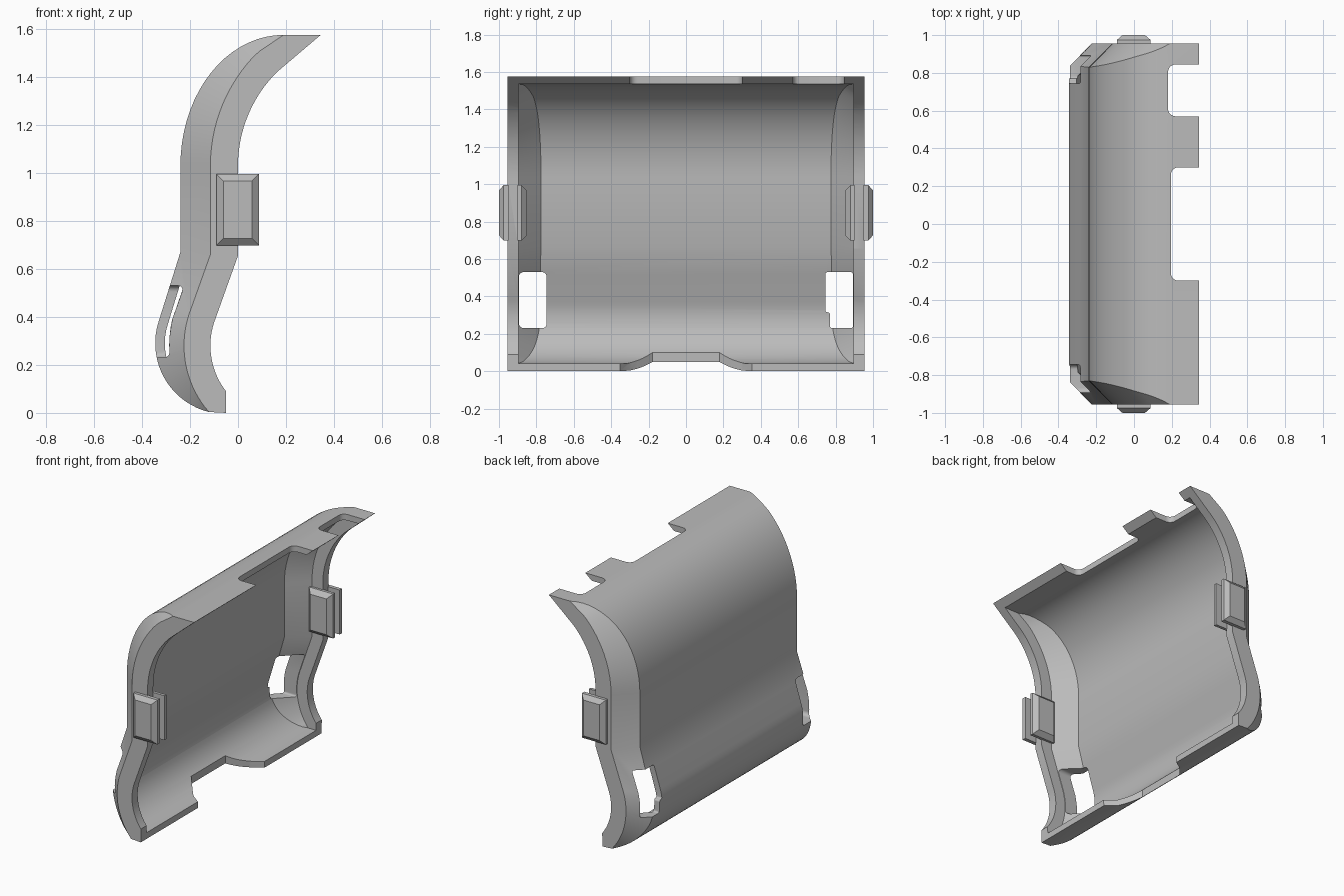
import bpy
import bmesh
from math import sin, cos, radians, dist

if "Cube" in bpy.data.objects:
    bpy.data.objects.remove(bpy.data.objects["Cube"], do_unlink=True)

grey = bpy.data.materials.new("plain grey")
grey.use_nodes = True
grey.diffuse_color = (0.5, 0.5, 0.5, 1)
grey.node_tree.nodes["Principled BSDF"].inputs["Base Color"].default_value = (0.5, 0.5, 0.5, 1)

STEPS = 18


def finish(bm, name):
    bmesh.ops.remove_doubles(bm, verts=bm.verts, dist=0.0005)
    bmesh.ops.recalc_face_normals(bm, faces=bm.faces)
    mesh = bpy.data.meshes.new(name)
    bm.to_mesh(mesh)
    bm.free()
    mesh.materials.append(grey)
    ob = bpy.data.objects.new(name, mesh)
    bpy.context.collection.objects.link(ob)
    return ob


def arc(cx, cz, rx, rz, degrees):
    a = radians(degrees)
    return (cx - rx * cos(a), cz + rz * sin(a))


def mix(p, q, f):
    return tuple(a + (b - a) * f for a, b in zip(p, q))


def stations(wall, step, reach):
    """Back, bevel edge and rim points, from the bottom lip to the top tip."""
    rows = []
    # lower bulge
    for i in range(STEPS + 1):
        f = i / STEPS
        r = 0.295 - wall
        back = arc(-0.05, 0.29, r, r, -76 + 94 * f)
        edge = arc(0.195, 0.28, 0.42 - step, 0.42 - step, -40 + 58 * f)
        rim = arc(0.195, 0.28, 0.31, 0.31, -38 + 56 * f)
        rows.append([back, edge if i else back, rim])
    # waist
    rows.append([(-0.24 + wall, 0.67), (-0.115 + step, 0.66), (0, 0.655)])
    # upper curve
    tip = (0.345, 1.575)
    top = (0.19, 1.575 - wall)
    for i in range(STEPS + 1):
        f = i / STEPS
        back = arc(0.19, 1.03, 0.43 - wall, 0.545 - wall, 90 * f)
        turn = 45 * min(1, f / 0.75)
        rest = max(0, (f - 0.75) / 0.25)
        edge = mix(arc(0.55, 1.03, 0.665 - step, 0.665 - step, turn), top, rest)
        rim = mix(arc(0.55, 1.03, 0.55, 0.55, turn), tip, rest / 2)
        rows.append([back, edge, rim])
    for row in rows:
        row[2] = (row[2][0] + reach, row[2][1])
    # bottom lip and top tip
    low = (-0.05 + reach, wall)
    high = (0.345 + reach, 1.575 - wall)
    return [[low, low, rows[0][2]]] + rows + [[high, high, high]]


def swept_solid(name, half, wall, step, reach, bevel):
    rows = stations(wall, step, reach)
    edges = [row[1] for row in rows]
    bm = bmesh.new()
    loops = []
    for back, edge, rim in rows:
        y = half - min(bevel, min(dist(back, e) for e in edges))
        side = [(rim, half), (edge, half), (back, y)]
        ring = side + [(p, -w) for p, w in reversed(side)]
        loops.append([bm.verts.new((p[0], w, p[1])) for p, w in ring])
    for a, b in zip(loops, loops[1:]):
        for k in range(6):
            n = (k + 1) % 6
            bm.faces.new((a[k], a[n], b[n], b[k]))
    bm.faces.new(loops[0])
    bm.faces.new(loops[-1])
    return finish(bm, name)


def prism(name, points, axis, lo, hi, radius=0):
    """Extrude a 2D outline along x or z, with optional rounded corners."""
    bm = bmesh.new()
    place = (lambda p, d: (d, *p)) if axis == "x" else (lambda p, d: (*p, d))
    a, b = [[bm.verts.new(place(p, d)) for p in points] for d in (lo, hi)]
    bm.faces.new(a)
    bm.faces.new(b)
    ribs = []
    for k in range(len(points)):
        n = (k + 1) % len(points)
        bm.faces.new((a[k], a[n], b[n], b[k]))
    for p, q in zip(a, b):
        ribs.append(bm.edges.get((p, q)))
    if radius:
        bmesh.ops.bevel(bm, geom=ribs, offset=radius, segments=5, profile=0.5,
                        affect="EDGES")
    return finish(bm, name)


def rect(a, b, c, d):
    return [(a, c), (b, c), (b, d), (a, d)]


# shell with hollow inside
shell = swept_solid("curved_cover", 0.955, 0, 0, 0, 0.125)
cutters = [
    swept_solid("hollow", 0.895, 0.04, 0.035, 0.1, 0.12),
    # notches in the top lip
    prism("wide_notch", rect(0.195, 0.6, -0.3, 0.3), "z", 1.35, 1.8, 0.04),
    prism("narrow_notch", rect(0.18, 0.6, 0.57, 0.845), "z", 1.35, 1.8, 0.04),
    # flared notch in the bottom lip
    prism("bottom_notch", [(-0.22, -0.18), (-0.22, 0.18), (-0.17, 0.24), (-0.12, 0.3),
                           (-0.04, 0.36), (0.1, 0.36), (0.1, -0.36), (-0.04, -0.36),
                           (-0.12, -0.3), (-0.17, -0.24)], "z", -0.1, 0.25),
    # corner slots, one with a small step
    prism("right_slot", rect(-0.893, -0.745, 0.23, 0.53), "x", -0.5, -0.08, 0.025),
    prism("left_slot", [(0.77, 0.23), (0.893, 0.23), (0.893, 0.53), (0.745, 0.53),
                        (0.745, 0.315), (0.77, 0.315)], "x", -0.5, -0.08, 0.012),
]
bpy.context.view_layer.objects.active = shell
for cutter in cutters:
    cutter.hide_render = True
    mod = shell.modifiers.new(cutter.name, "BOOLEAN")
    mod.operation = "DIFFERENCE"
    mod.solver = "EXACT"
    mod.object = cutter
    bpy.ops.object.modifier_apply(modifier=mod.name)
    bpy.data.objects.remove(cutter, do_unlink=True)
for ob in bpy.context.selected_objects:
    ob.select_set(False)
shell.select_set(True)
bpy.ops.object.shade_smooth_by_angle(angle=radians(25))


# side clips: a bevelled pad on each face of the side wall
def pad(name, levels):
    bm = bmesh.new()
    rings = []
    for y, inset in levels:
        outline = rect(-0.09 + inset, 0.087 - inset, 0.698 + inset, 0.995 - inset)
        rings.append([bm.verts.new((x, y, z)) for x, z in outline])
    for a, b in zip(rings, rings[1:]):
        for k in range(4):
            n = (k + 1) % 4
            bm.faces.new((a[k], a[n], b[n], b[k]))
    bm.faces.new(rings[0])
    bm.faces.new(rings[-1])
    return finish(bm, name)


for side, s in (("left", 1), ("right", -1)):
    pad(side + "_outer_clip", [(s * 0.95, 0), (s * 0.975, 0), (s * 1.0, 0.029)])
    pad(side + "_inner_clip", [(s * 0.9, 0), (s * 0.88, 0), (s * 0.85, 0.029)])
